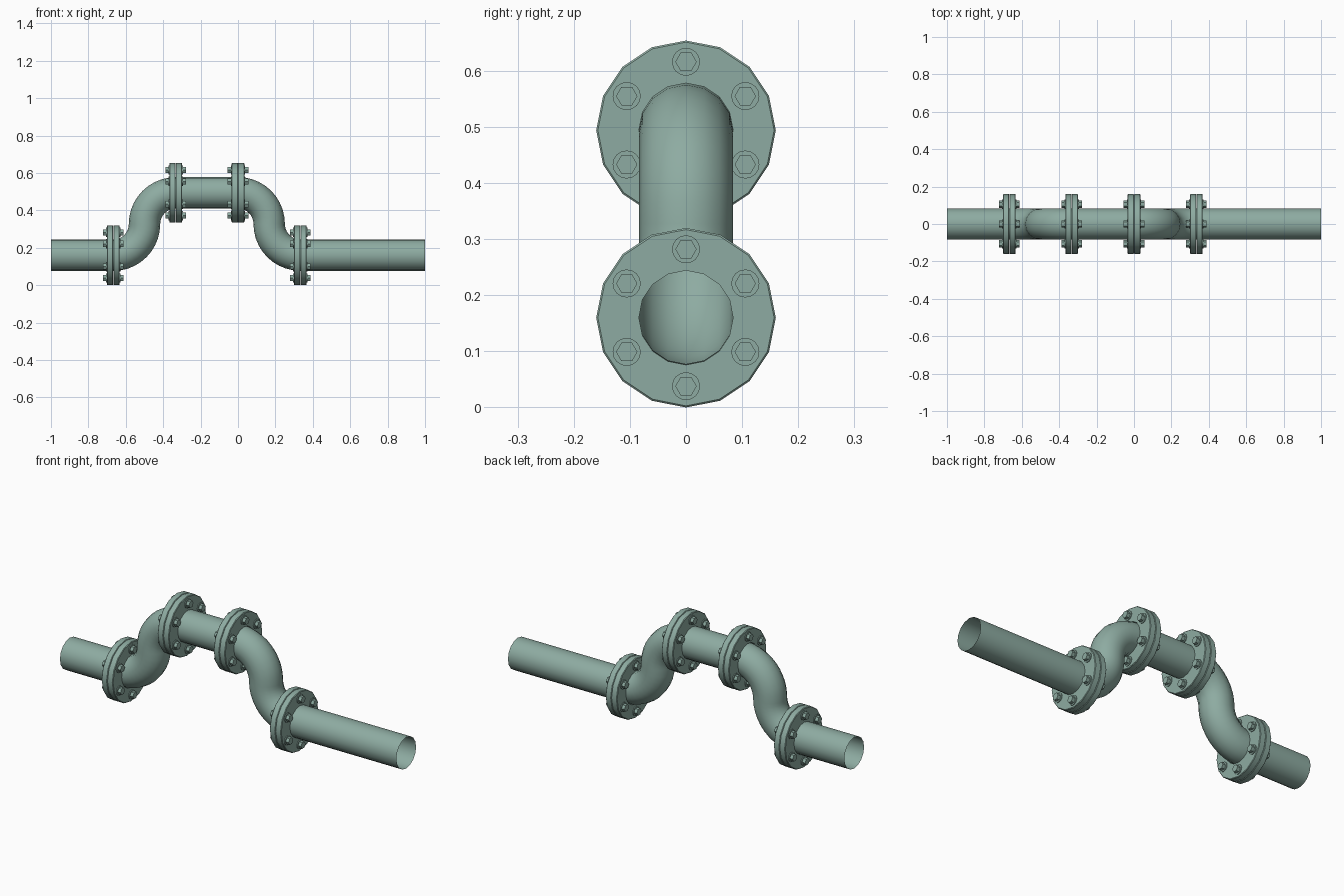
import bpy, bmesh, math
from mathutils import Vector, Matrix

cube = bpy.data.objects.get("Cube")
if cube:
    bpy.data.objects.remove(cube, do_unlink=True)

# Sizes
SIDES = 16
LOW, HIGH = 0.16, 0.494
PIPE_R, FLANGE_R, BOLT_RING = 0.084, 0.16, 0.122
STEP = 1 / 3

# Single painted-metal colour
COLOR = (0.27, 0.41, 0.36, 1)
paint = bpy.data.materials.new("grey_green_paint")
paint.diffuse_color = COLOR
paint.use_nodes = True
paint.node_tree.nodes["Principled BSDF"].inputs["Base Color"].default_value = COLOR


def finish(name, bm, angle=35):
    mesh = bpy.data.meshes.new(name)
    bm.to_mesh(mesh)
    bm.free()
    mesh.materials.append(paint)
    obj = bpy.data.objects.new(name, mesh)
    bpy.context.collection.objects.link(obj)
    bpy.ops.object.select_all(action="DESELECT")
    obj.select_set(True)
    bpy.context.view_layer.objects.active = obj
    bpy.ops.object.shade_smooth_by_angle(angle=math.radians(angle))
    return obj


def bridge(bm, rings, closed=False):
    """Skin neighbouring rings of vertices with quads."""
    pairs = list(zip(rings, rings[1:]))
    if closed:
        pairs.append((rings[-1], rings[0]))
    for a, b in pairs:
        n = len(a)
        for i in range(n):
            j = (i + 1) % n
            bm.faces.new((a[i], a[j], b[j], b[i]))


def ring(bm, centre, up, radius):
    """Ring of vertices spanned by an up vector and the y axis."""
    side = Vector((0, 1, 0))
    verts = []
    for i in range(SIDES):
        a = math.tau * i / SIDES
        verts.append(bm.verts.new(centre + radius * (math.cos(a) * up + math.sin(a) * side)))
    return verts


def tube(name, path):
    """Open pipe swept along (x, z, slope angle) stations."""
    bm = bmesh.new()
    rings = []
    for x, z, t in path:
        rings.append(ring(bm, Vector((x, 0, z)), Vector((-math.sin(t), 0, math.cos(t))), PIPE_R))
    bridge(bm, rings)
    bmesh.ops.recalc_face_normals(bm, faces=bm.faces)
    # Keep the outer side facing outwards on the open sweep
    bm.faces.ensure_lookup_table()
    face = bm.faces[0]
    middle = Vector((path[0][0], 0, path[0][1]))
    if face.normal.dot(face.calc_center_median() - middle) < 0:
        bmesh.ops.reverse_faces(bm, faces=bm.faces)
    return finish(name, bm)


def s_bend(name, x0, z0, rise):
    """Two quarter bends joined, climbing (+1) or falling (-1)."""
    r = STEP / 2
    n = 10
    path = []
    for i in range(n + 1):
        t = math.pi / 2 * i / n
        path.append((x0 + r * math.sin(t), z0 + rise * r * (1 - math.cos(t)), rise * t))
    for i in range(n - 1, -1, -1):
        t = math.pi / 2 * i / n
        path.append((x0 + 2 * r - r * math.sin(t), z0 + rise * r * (1 + math.cos(t)), rise * t))
    return tube(name, path)


def flange(name, x, z):
    """Pair of bolted collars with a fine seam between them."""
    bm = bmesh.new()
    up = Vector((0, 0, 1))
    half, cham = 0.034, 0.003
    for s in (-1, 1):
        profile = [(0.001, PIPE_R), (0.001, FLANGE_R - cham / 2), (cham, FLANGE_R),
                   (half - cham, FLANGE_R), (half, FLANGE_R - cham), (half, PIPE_R)]
        rings = [ring(bm, Vector((x + s * d, 0, z)), up, r) for d, r in profile]
        bridge(bm, rings, closed=True)
    bmesh.ops.recalc_face_normals(bm, faces=bm.faces)
    return finish(name, bm, 30)


def bolts(name, x, z):
    """Six through bolts: washer and hexagonal head on each side."""
    bm = bmesh.new()
    along_x = Matrix.Rotation(math.pi / 2, 4, "Y")
    for k in range(6):
        a = math.tau * k / 6
        y, dz = BOLT_RING * math.sin(a), BOLT_RING * math.cos(a)
        for s in (-1, 1):
            for seg, rad, start, end in ((16, 0.025, 0.032, 0.038), (6, 0.019, 0.036, 0.055)):
                place = Matrix.Translation((x + s * (start + end) / 2, y, z + dz)) @ along_x
                bmesh.ops.create_cone(bm, cap_ends=True, segments=seg, radius1=rad,
                                      radius2=rad, depth=end - start, matrix=place)
    return finish(name, bm, 30)


# Straight pipes
tube("left_straight_pipe", [(STEP, LOW, 0), (1, LOW, 0)])
tube("middle_straight_pipe", [(-STEP, HIGH, 0), (0, HIGH, 0)])
tube("right_straight_pipe", [(-1, LOW, 0), (-2 * STEP, LOW, 0)])

# S-shaped bends
s_bend("rising_bend", -2 * STEP, LOW, 1)
s_bend("falling_bend", 0, HIGH, -1)

# Bolted flanges at each joint
joints = {"right_lower": (-2 * STEP, LOW), "right_upper": (-STEP, HIGH),
          "left_upper": (0, HIGH), "left_lower": (STEP, LOW)}
for label, (x, z) in joints.items():
    flange(label + "_flange", x, z)
    bolts(label + "_bolts", x, z)
